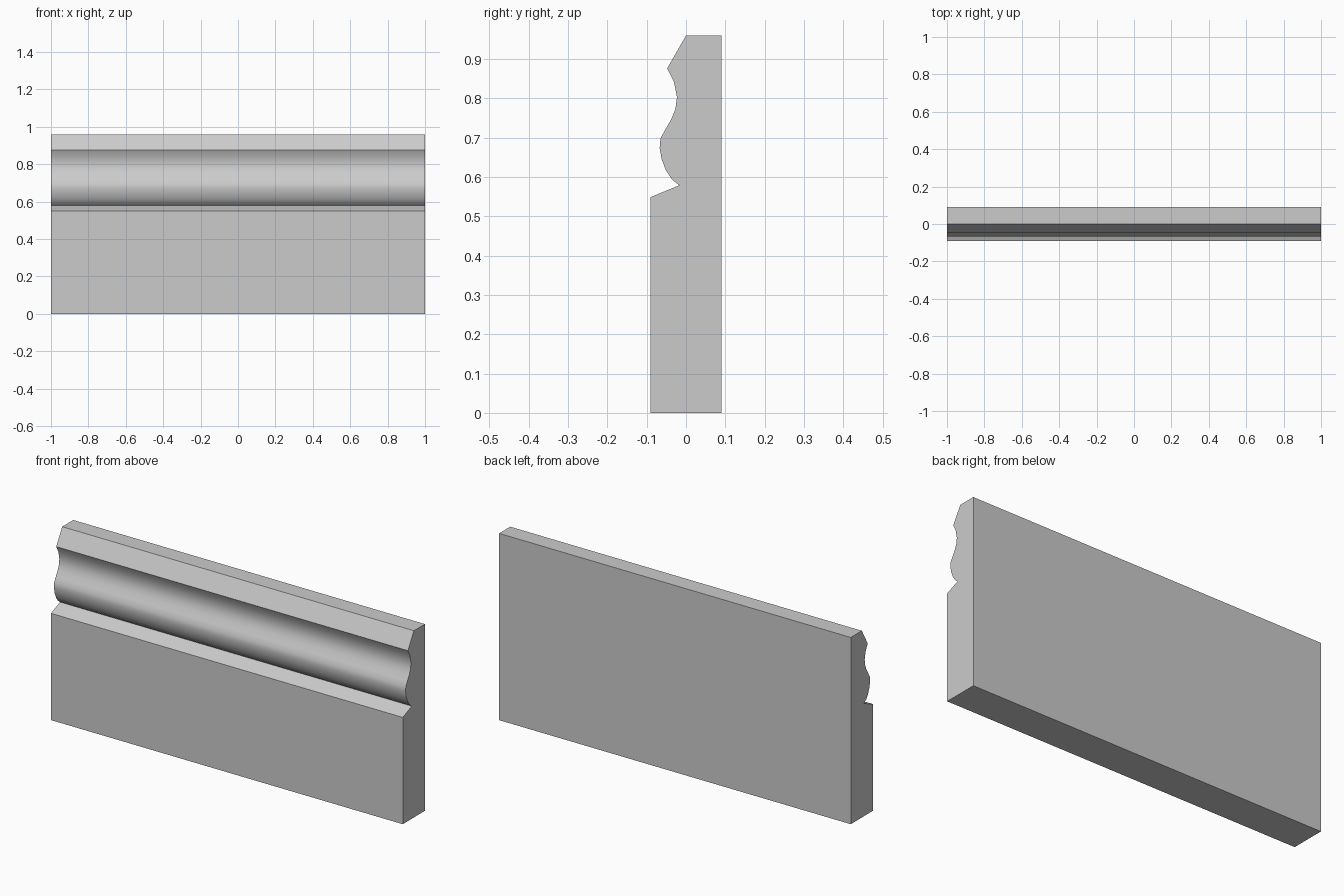
import bpy
import bmesh
import math

cube = bpy.data.objects.get("Cube")
if cube:
    bpy.data.objects.remove(cube, do_unlink=True)

HALF_LENGTH = 1.0

# Plain painted grey
grey = bpy.data.materials.new("light_grey")
grey.use_nodes = True
colour = (0.6, 0.6, 0.6, 1.0)
grey.diffuse_color = colour
grey.node_tree.nodes["Principled BSDF"].inputs["Base Color"].default_value = colour

# Cross-section as (y, z): flat board, top chamfer, S-shaped moulding, lower ledge
board = [(-0.09, 0), (0.09, 0), (0.09, 0.96), (0, 0.96)]
moulding = [(-0.048, 0.876), (-0.031, 0.843), (-0.023, 0.803), (-0.027, 0.773),
            (-0.037, 0.748), (-0.052, 0.722), (-0.065, 0.698), (-0.067, 0.674),
            (-0.062, 0.645), (-0.051, 0.617), (-0.036, 0.594), (-0.017, 0.579)]
ledge = [(-0.09, 0.549)]

# Skirting board: sweep the section along x
bm = bmesh.new()
section = bm.faces.new([bm.verts.new((-HALF_LENGTH, y, z))
                        for y, z in board + moulding + ledge])
swept = bmesh.ops.extrude_face_region(bm, geom=[section], use_keep_orig=True)
end_verts = [g for g in swept["geom"] if isinstance(g, bmesh.types.BMVert)]
bmesh.ops.translate(bm, verts=end_verts, vec=(2 * HALF_LENGTH, 0, 0))
bmesh.ops.recalc_face_normals(bm, faces=bm.faces[:])

mesh = bpy.data.meshes.new("skirting_board")
bm.to_mesh(mesh)
bm.free()
mesh.materials.append(grey)
skirting = bpy.data.objects.new("skirting_board", mesh)
bpy.context.collection.objects.link(skirting)

# Smooth the moulding curve, keep the corners crisp
bpy.ops.object.select_all(action="DESELECT")
skirting.select_set(True)
bpy.context.view_layer.objects.active = skirting
bpy.ops.object.shade_smooth_by_angle(angle=math.radians(30))
